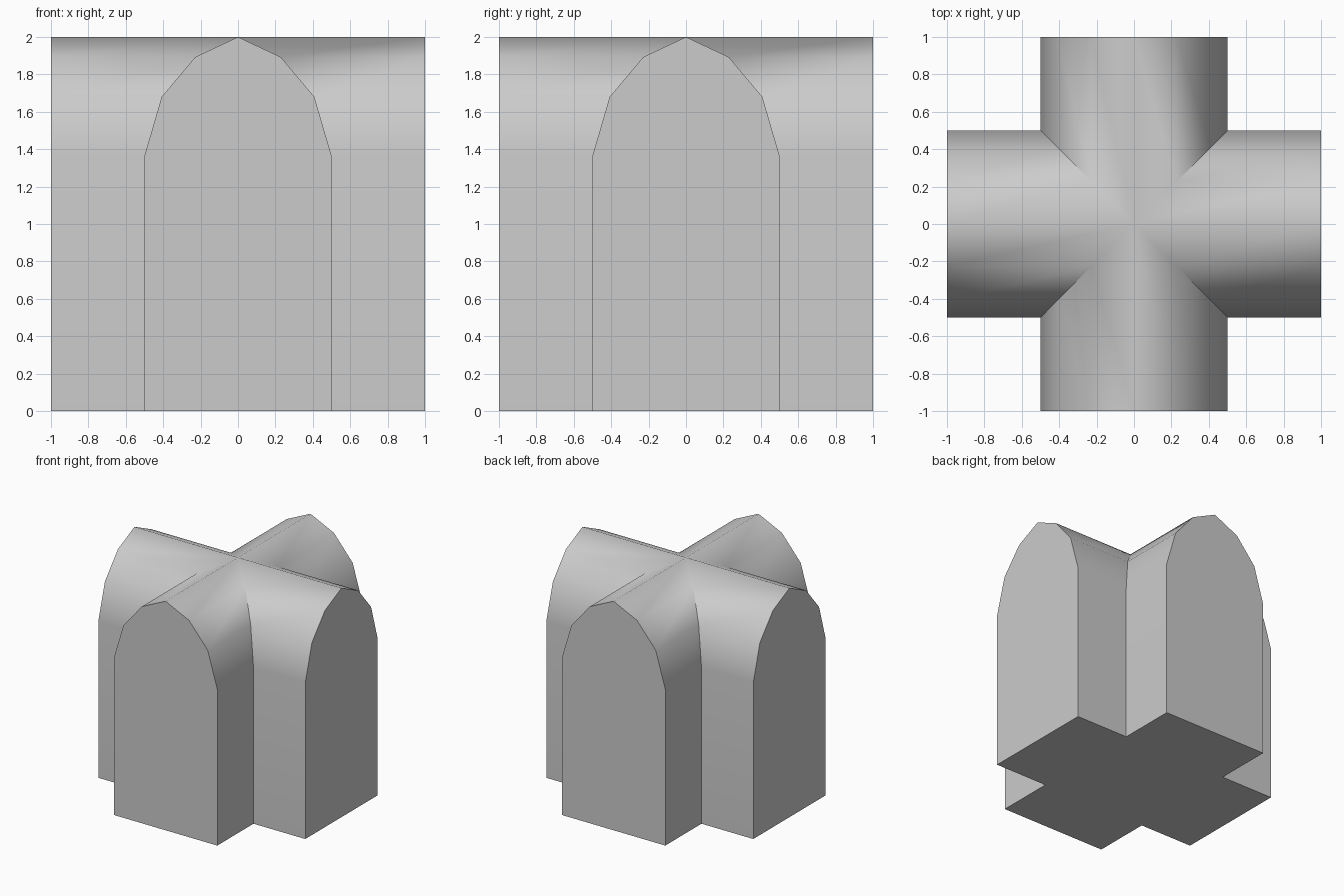
import bpy, bmesh
from mathutils import Matrix, Vector

if "Cube" in bpy.data.objects:
    bpy.data.objects.remove(bpy.data.objects["Cube"])

# Pointed-arch cross-section: half-width, height
half = [(0.5, 0.0), (0.5, 1.365), (0.408, 1.68), (0.228, 1.893)]
profile = half + [(0.0, 2.0)] + [(-x, z) for x, z in reversed(half)]

bm = bmesh.new()


def add_arm(turn):
    """One arched arm, mitred along the diagonals where it meets its neighbours."""
    rot = Matrix.Rotation(turn * 1.5707963267948966, 3, 'Z')
    vert = lambda x, y, z: bm.verts.new(rot @ Vector((x, y, z)))
    outer = [vert(x, -1.0, z) for x, z in profile]
    inner = [vert(x, -abs(x), z) for x, z in profile]
    # End wall
    bm.faces.new(outer)
    # Side walls and vaulted roof
    for i in range(len(profile) - 1):
        bm.faces.new((outer[i], inner[i], inner[i + 1], outer[i + 1]))
    # Underside
    bm.faces.new((outer[0], outer[-1], inner[-1], vert(0, 0, 0), inner[0]))


for turn in range(4):
    add_arm(turn)

bmesh.ops.remove_doubles(bm, verts=bm.verts, dist=0.0001)
bmesh.ops.recalc_face_normals(bm, faces=bm.faces)

mesh = bpy.data.meshes.new("cross_vault")
bm.to_mesh(mesh)
bm.free()
vault = bpy.data.objects.new("cross_vault", mesh)
bpy.context.collection.objects.link(vault)

# Smooth arches, crisp end walls and valleys, flat side walls
bpy.context.view_layer.objects.active = vault
vault.select_set(True)
bpy.ops.object.shade_smooth_by_angle(angle=1.02)
weighted = vault.modifiers.new("flat_walls", 'WEIGHTED_NORMAL')
weighted.keep_sharp = True
